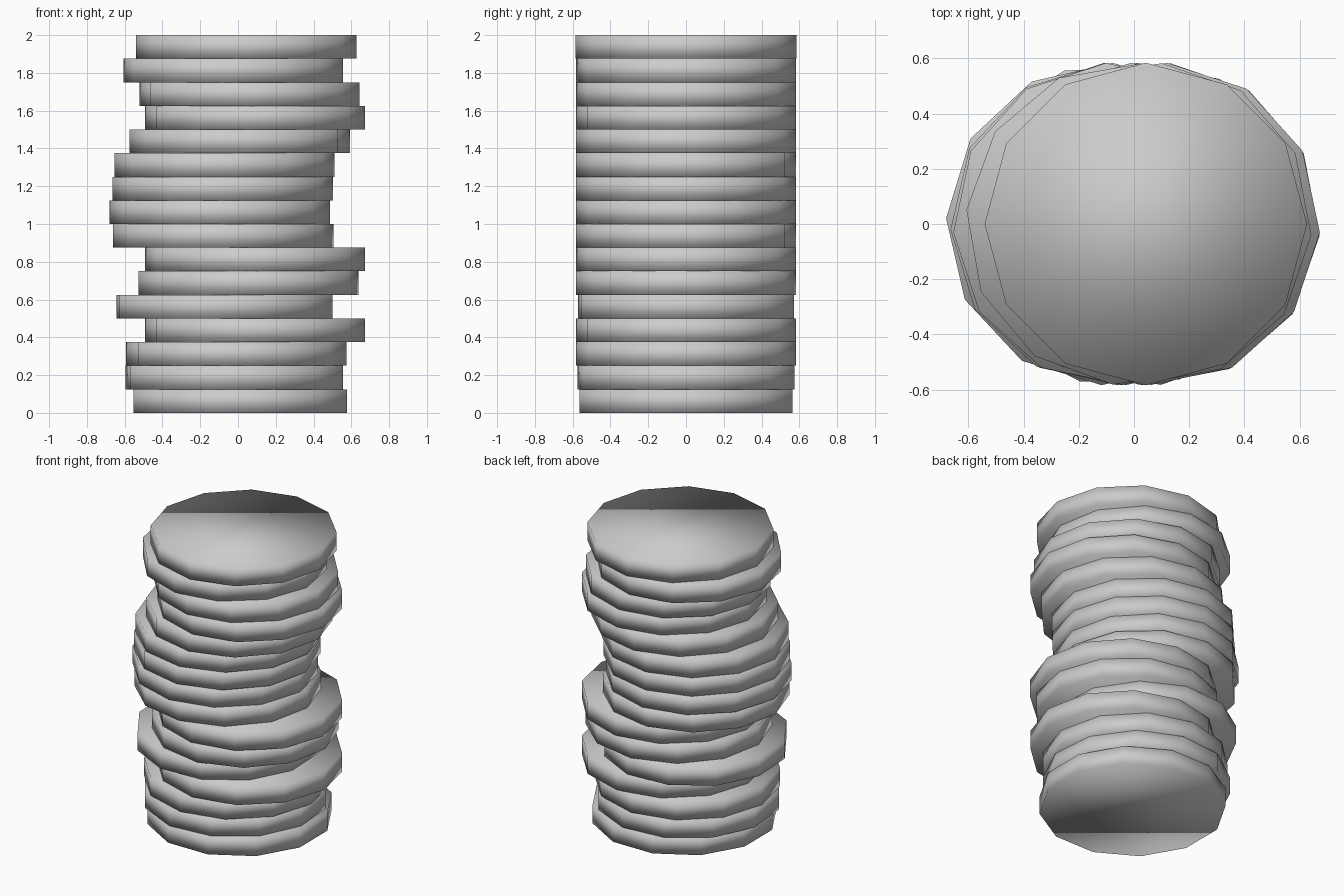
import bpy
from math import radians

if "Cube" in bpy.data.objects:
    bpy.data.objects.remove(bpy.data.objects["Cube"])

RADIUS, THICK, SIDES = 0.584, 0.125, 12

# sideways shift and turn (degrees) of each disc, bottom to top
discs = [(0.012, 15), (-0.02, -10), (-0.01, -2), (0.09, -3), (-0.072, -12),
         (0.056, 4), (0.09, -4), (-0.078, 3), (-0.097, -2), (-0.081, 2),
         (-0.071, 3), (0.01, 2), (0.09, -3), (0.06, -4), (-0.025, -5), (0.043, 0)]


def add_disc(i, x, turn):
    # low-sided disc, smooth shaded throughout
    bpy.ops.mesh.primitive_cylinder_add(
        vertices=SIDES, radius=RADIUS, depth=THICK,
        location=(x, 0, THICK * (i + 0.5)), rotation=(0, 0, radians(turn)))
    ob = bpy.context.object
    ob.name = f"stacked_disc_{i + 1}"
    bpy.ops.object.shade_smooth()


# leaning stack of discs
for i, (x, turn) in enumerate(discs):
    add_disc(i, x, turn)
